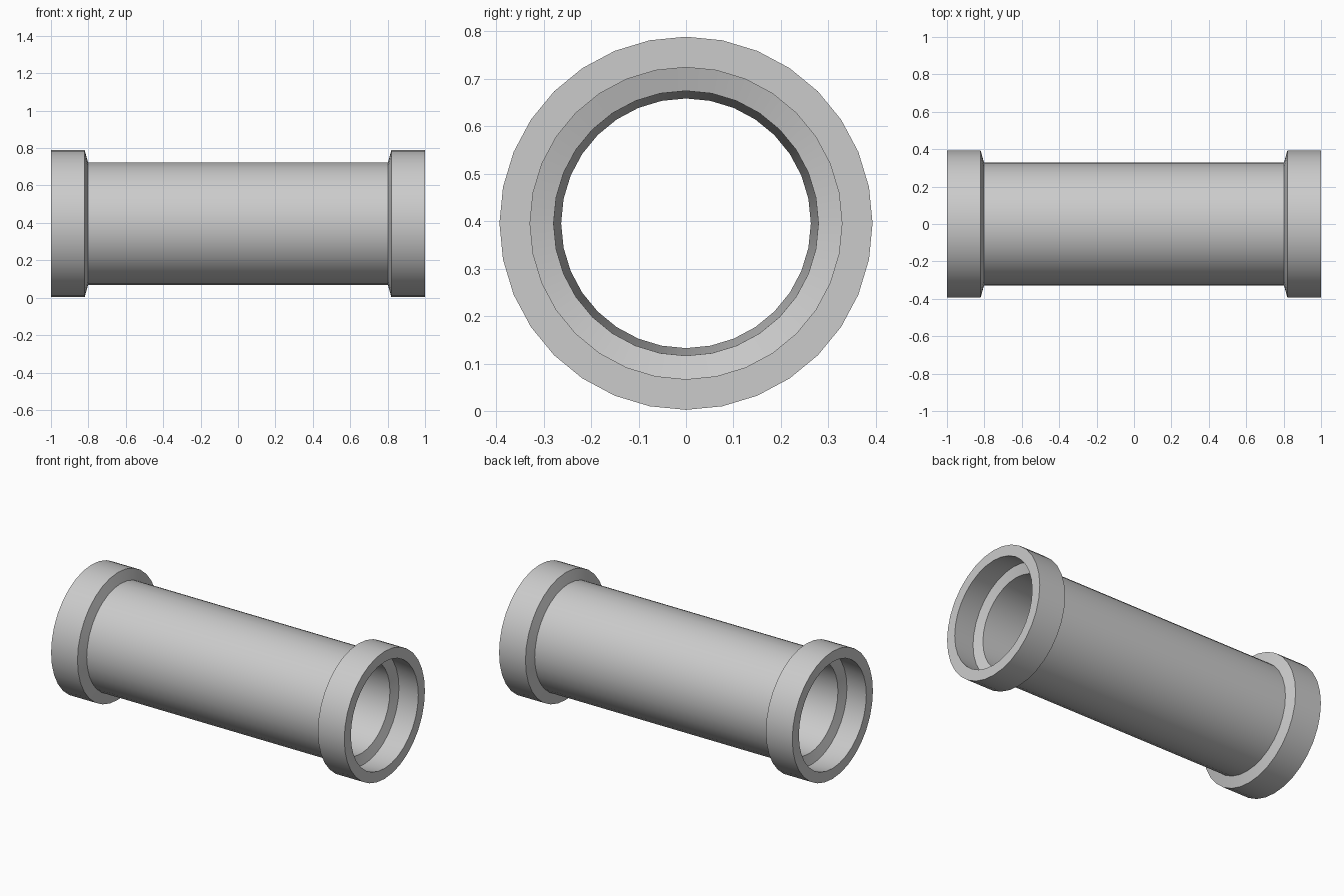
import bpy, bmesh, math

if "Cube" in bpy.data.objects:
    bpy.data.objects.remove(bpy.data.objects["Cube"])

SIDES = 32
CENTRE_Z = 0.3955

# Half cross-section (x, radius): outer wall from the middle to the rim, then back along the bore
outer = [(0.802, 0.3285), (0.82, 0.393), (1.0, 0.393)]
inner = [(1.0, 0.3285), (0.859, 0.341), (0.841, 0.279)]
half = outer + inner

# Closed loop: right half, bore middle, mirrored left half, outer middle
profile = half + [(0.0, 0.263)] + [(-x, r) for x, r in reversed(half)] + [(0.0, 0.3285)]

# Revolve the section around the x axis
bm = bmesh.new()
rings = []
for i in range(SIDES):
    a = 2 * math.pi * i / SIDES
    rings.append([bm.verts.new((x, r * math.sin(a), CENTRE_Z + r * math.cos(a)))
                  for x, r in profile])
n = len(profile)
for i in range(SIDES):
    p, q = rings[i], rings[(i + 1) % SIDES]
    for j in range(n):
        k = (j + 1) % n
        bm.faces.new((p[j], p[k], q[k], q[j]))
bmesh.ops.recalc_face_normals(bm, faces=bm.faces)

mesh = bpy.data.meshes.new("flanged_pipe")
bm.to_mesh(mesh)
bm.free()
pipe = bpy.data.objects.new("flanged_pipe", mesh)
bpy.context.collection.objects.link(pipe)

# Smooth round walls, crisp rims and steps
bpy.context.view_layer.objects.active = pipe
pipe.select_set(True)
bpy.ops.object.shade_smooth_by_angle(angle=math.radians(30))
